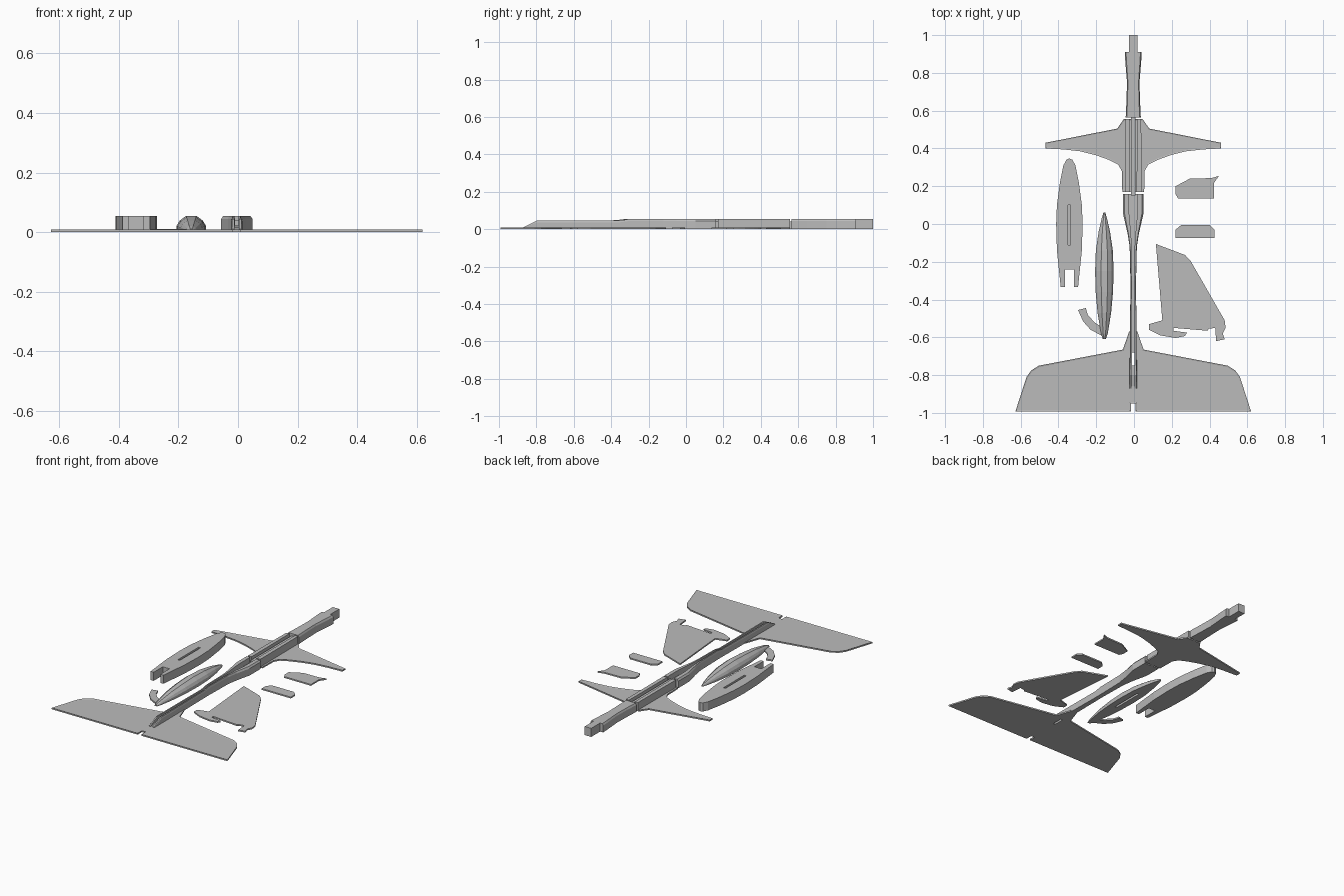
import bpy
import bmesh
from mathutils import Vector

if "Cube" in bpy.data.objects:
    bpy.data.objects.remove(bpy.data.objects["Cube"], do_unlink=True)

UNIT = 0.01       # outlines are written in hundredths
CENTRE = -0.4     # centre line of the airframe
THIN = 0.9        # thickness of the flat parts

plastic = bpy.data.materials.new("grey_plastic")
plastic.use_nodes = True
grey = (0.5, 0.5, 0.5, 1)
plastic.diffuse_color = grey
plastic.node_tree.nodes["Principled BSDF"].inputs["Base Color"].default_value = grey


def finish(name, bm):
    """Turn a bmesh into a named, scaled object."""
    bmesh.ops.recalc_face_normals(bm, faces=bm.faces)
    bmesh.ops.scale(bm, vec=Vector((UNIT, UNIT, UNIT)), verts=bm.verts)
    mesh = bpy.data.meshes.new(name)
    bm.to_mesh(mesh)
    bm.free()
    mesh.materials.append(plastic)
    obj = bpy.data.objects.new(name, mesh)
    bpy.context.collection.objects.link(obj)
    return obj


def plate(name, outline, height=THIN, rim=0):
    """Extrude a flat outline; rim sinks the top inside a raised border."""
    bm = bmesh.new()
    base = bm.faces.new([bm.verts.new((x, y, 0)) for x, y in outline])
    base.normal_update()
    if base.normal.z < 0:
        base.normal_flip()
    extruded = bmesh.ops.extrude_face_region(bm, geom=[base], use_keep_orig=True)
    top = [g for g in extruded["geom"] if isinstance(g, bmesh.types.BMFace)]
    for vert in {v for f in top for v in f.verts}:
        vert.co.z = height
    bmesh.ops.recalc_face_normals(bm, faces=bm.faces)
    if rim:
        bmesh.ops.inset_region(bm, faces=top, thickness=rim, depth=0)
        for vert in {v for f in top for v in f.verts}:
            vert.co.z = height * 0.7
    return finish(name, bm)


def mirrored(half, centre=CENTRE):
    """Complete a half outline about a lengthwise centre line."""
    right = [(centre + x, y) for x, y in half]
    left = [(centre - x, y) for x, y in reversed(half) if x]
    return right + left


def loft(name, section, stations, centre=CENTRE):
    """Sweep a unit section through (y, half width, height) stations."""
    bm = bmesh.new()
    rings = [[bm.verts.new((centre + x * w, y, z * h)) for x, z in section]
             for y, w, h in stations]
    count = len(section)
    for a, b in zip(rings, rings[1:]):
        for i in range(count):
            j = (i + 1) % count
            bm.faces.new((a[i], a[j], b[j], b[i]))
    bm.faces.new(rings[0])
    bm.faces.new(rings[-1])
    return finish(name, bm)


def cut_box(obj, x, y, z):
    """Cut a box given by its ranges out of a part."""
    cutter = plate("cutter", [(x[0], y[0]), (x[1], y[0]), (x[1], y[1]), (x[0], y[1])], z[1] - z[0])
    cutter.location.z = z[0] * UNIT
    cutter.hide_render = True
    mod = obj.modifiers.new("slot", "BOOLEAN")
    mod.operation = "DIFFERENCE"
    mod.solver = "EXACT"
    mod.object = cutter
    bpy.context.view_layer.objects.active = obj
    bpy.ops.object.modifier_apply(modifier=mod.name)
    bpy.data.objects.remove(cutter, do_unlink=True)


# Sections shared by the fuselage pieces
block = [(-1, 0), (1, 0), (1, .8), (.85, 1), (-.85, 1), (-1, .8)]
channel = [(-1, 0), (1, 0), (1, .8), (.85, 1), (.4, 1), (.4, .4),
           (-.4, .4), (-.4, 1), (-.85, 1), (-1, .8)]
bar = [(-1, 0), (1, 0), (1, 1), (-1, 1)]
dome = [(-1, 0), (1, 0), (1, .4), (.8, .7), (.35, 1), (-.35, 1), (-.8, .7), (-1, .4)]

# Fuselage
TALL = 5.5
loft("nose_plug", bar, [(90, 2.3, TALL), (100, 2.3, TALL)])
loft("nose_body", block, [(56.5, 4, TALL), (65, 3.6, TALL), (75, 3.3, TALL),
                          (86, 4.2, TALL), (91, 4.5, TALL)])
for side, label in ((1, "left"), (-1, "right")):
    loft(label + "_centre_wall", bar, [(17, 1.3, TALL), (55.5, 1.1, TALL)],
         CENTRE + side * 3.1)
loft("centre_rib", bar, [(15, 1.2, 4), (57, 1.2, 4)])
loft("rear_body", channel, [(-35, 1.5, 4.6), (-30, 1.5, TALL), (-12, 1.9, TALL),
                            (-5, 3, TALL), (5, 5.3, TALL), (16, 5.3, TALL)])
boom = loft("tail_boom", channel, [(-87, 1.9, 1), (-80, 1.9, 4.5), (-62, 1.8, 4.5),
                                   (-35, 1.5, 4.6)])

# Flat wings
plate("front_wing", mirrored([(5, 55.5), (8.5, 50.5), (46.5, 43), (46.5, 40), (37, 39.5),
                              (28, 38.5), (20, 36.5), (13, 34), (8, 31.5), (6, 28),
                              (5.8, 17)]), rim=.7)
tail = plate("rear_wing", mirrored([(2.2, -57), (5.5, -66.5), (50, -75), (54, -77.5),
                                    (56.5, -81), (62.4, -99.3), (1.3, -99.3),
                                    (1.3, -95)]), rim=.8)
for part in (boom, tail):
    cut_box(part, (-1.1, .3), (-75, -68), (-1, 7))

# Deep pod with a forked end and a shallow slot
pod = plate("pod", mirrored([(0, 34.7), (1.6, 34), (3.2, 31), (5, 22), (6.6, 10), (7, 0),
                             (6.6, -14), (4.6, -33.3), (2.4, -33.3), (2.4, -24)], -34.2), TALL)
cut_box(pod, (-35, -33.6), (-11, 10), (3, 7))

# Domed fairing with a slot in its underside
fairing = loft("fairing", dome, [(-61, .8, 1), (-58, 1.8, 2), (-47, 3.6, 4), (-36, 4.6, 5),
                                 (-25, 4.9, TALL), (-14, 4.5, 5), (-4, 3, 3.6),
                                 (3, 1.4, 2), (6, .5, 1)], -15.7)
cut_box(fairing, (-16.4, -15), (-36, -15), (-1, 2))

# Fin and small flat pieces
plate("fin", [(11.6, -10.6), (27, -16.4), (30, -19.6), (48, -51), (48.5, -55), (47, -58),
              (48, -61), (43.5, -62), (43, -55), (39.5, -55.5), (39, -56.5), (21, -55),
              (20.8, -56.5), (28, -57.5), (27, -59.3), (22, -60.3), (14, -59), (8, -56),
              (8, -53), (15, -51)])
plate("tail_skid", [(-29.6, -45.5), (-25.5, -44.5), (-24.5, -48), (-21, -52), (-17.3, -54.5),
                    (-17.3, -59), (-23, -56), (-27, -51.5)], 1)
plate("swept_tab", [(22, 20), (29.5, 24), (41, 24.3), (45, 25.5), (42.3, 21.7),
                    (42.3, 13.6), (23.3, 13.6), (22, 15.8)])
plate("plain_tab", [(25, -.5), (40, -.5), (42.7, -3), (42.7, -7.4), (22, -7.4), (22, -3)])
